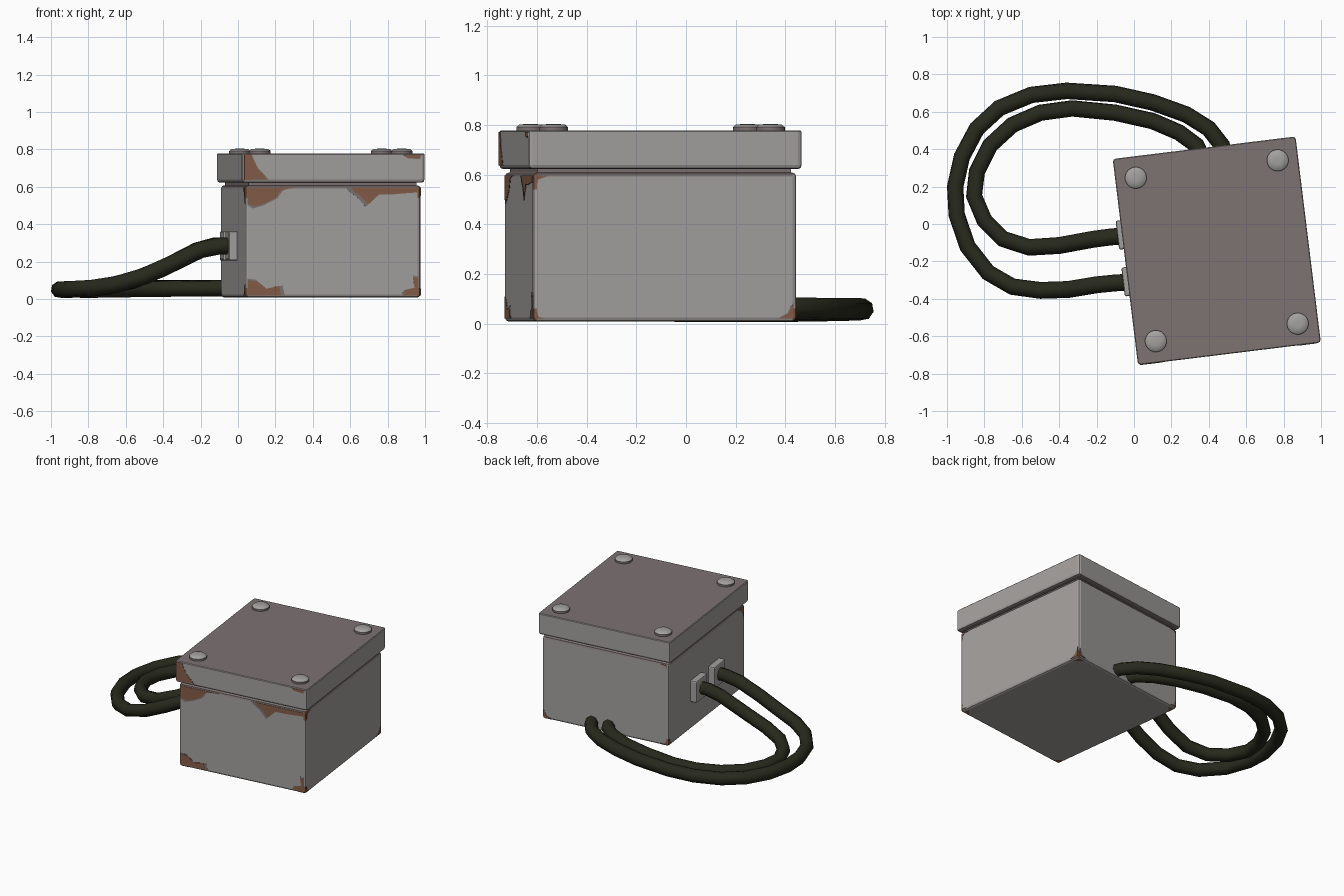
import bpy, bmesh, math
from mathutils import Matrix, Vector

if "Cube" in bpy.data.objects:
    bpy.data.objects.remove(bpy.data.objects["Cube"])

def mat(name, c):
    m = bpy.data.materials.new(name)
    m.diffuse_color = (*c, 1)
    m.use_nodes = True
    m.node_tree.nodes["Principled BSDF"].inputs["Base Color"].default_value = m.diffuse_color
    return m

GREY = mat("worn_grey_paint", (0.37, 0.355, 0.345))
TAUPE = mat("taupe_primer", (0.205, 0.17, 0.168))
RUST = mat("rust_brown", (0.23, 0.108, 0.066))
CABLE = mat("dark_olive_rubber", (0.021, 0.022, 0.012))

# The box is turned 7 degrees about its own centre
PLACE = Matrix.Translation((0.4425, -0.143, 0)) @ Matrix.Rotation(math.radians(7), 4, 'Z')
BODY = (0.4725, 0.535)      # half width, half depth
LID = (0.4925, 0.555)

def finish(bm, name, mats, place=True):
    if place:
        bm.transform(PLACE)
    me = bpy.data.meshes.new(name)
    bm.to_mesh(me)
    bm.free()
    for m in mats:
        me.materials.append(m)
    ob = bpy.data.objects.new(name, me)
    bpy.context.collection.objects.link(ob)
    return ob

def box(lo, hi, bevel=0.0, top_bevel=True):
    bm = bmesh.new()
    size = Vector(hi) - Vector(lo)
    mid = (Vector(hi) + Vector(lo)) / 2
    bmesh.ops.create_cube(bm, size=1, matrix=Matrix.Translation(mid) @ Matrix.Diagonal((*size, 1)))
    if bevel:
        edges = [e for e in bm.edges if top_bevel or min(v.co.z for v in e.verts) < mid.z]
        bmesh.ops.bevel(bm, geom=edges, offset=bevel, segments=2, profile=0.5, affect='EDGES')
    return bm

# Body, with rusted corner edges
bx, by = BODY
bm = box((-bx, -by, 0.008), (bx, by, 0.608), 0.016)
for z in (0.06, 0.54):
    bmesh.ops.bisect_plane(bm, geom=bm.verts[:] + bm.edges[:] + bm.faces[:],
                           plane_co=(0, 0, z), plane_no=(0, 0, 1))
for f in bm.faces:
    c = f.calc_center_median()
    if abs(c.x) > bx - 0.017 and abs(c.y) > by - 0.017:
        if c.z < 0.06 or (c.z > 0.54 and c.y < 0):
            f.material_index = 2
        elif c.z > 0.6:
            f.material_index = 1
    elif c.z > 0.595:
        f.material_index = 1
finish(bm, "box_body", [GREY, TAUPE, RUST])

# Recessed neck between body and lid
finish(box((-bx + .02, -by + .02, 0.59), (bx - .02, by - .02, 0.64)), "neck", [TAUPE])

# Lid with a primer-coloured top
lx, ly = LID
bm = box((-lx, -ly, 0.622), (lx, ly, 0.777), 0.016, False)
bmesh.ops.bevel(bm, geom=[e for e in bm.edges if min(v.co.z for v in e.verts) > 0.77],
                offset=0.004, segments=1, affect='EDGES')
for f in bm.faces:
    f.normal_update()
    if f.normal.z > 0.9 or f.calc_center_median().z < 0.63:
        f.material_index = 1
finish(bm, "lid", [GREY, TAUPE])

# Four domed bolts
PROFILE = [(0.058, 0.77), (0.058, 0.791), (0.047, 0.801), (0.02, 0.804)]
for i, (sx, sy) in enumerate([(-1, -1), (1, -1), (1, 1), (-1, 1)]):
    bm = bmesh.new()
    n = 20
    rings = [[bm.verts.new((sx * 0.382 + r * math.cos(2 * math.pi * k / n),
                            sy * 0.44 + r * math.sin(2 * math.pi * k / n), z)) for k in range(n)]
             for r, z in PROFILE]
    for j, (a, b) in enumerate(zip(rings, rings[1:])):
        for k in range(n):
            f = bm.faces.new((a[k], a[(k + 1) % n], b[(k + 1) % n], b[k]))
            f.material_index = 1 if j == 0 else 0
            f.smooth = True
    bm.faces.new(rings[-1]).smooth = True
    ob = finish(bm, f"bolt_{i + 1}", [GREY, TAUPE])
    ob.data.set_sharp_from_angle(angle=math.radians(40))

# Cable sockets on the left side
for i, y in enumerate((0.147, -0.105)):
    bm = box((-bx - 0.045, y - 0.078, 0.205), (-bx + 0.02, y + 0.078, 0.362), 0.01)
    finish(bm, f"cable_socket_{i + 1}", [GREY])

# Chipped paint: thin plates on the sides (0 front, 1 right, 2 back, 3 left)
def plate(name, side, dist, pts, thick, m):
    bm = bmesh.new()
    rot = Matrix.Rotation(side * math.pi / 2, 4, 'Z')
    outer = [bm.verts.new(rot @ Vector((u, -dist - thick, z))) for u, z in pts]
    inner = [bm.verts.new(rot @ Vector((u, -dist + 0.002, z))) for u, z in pts]
    bm.faces.new(outer)
    n = len(pts)
    for k in range(n):
        bm.faces.new((outer[k], inner[k], inner[(k + 1) % n], outer[(k + 1) % n]))
    bmesh.ops.recalc_face_normals(bm, faces=bm.faces[:])
    finish(bm, name, [m])

def chip(name, side, half, pts, zlo, zhi, rust=True):
    dist, lim = (half[1], half[0]) if side % 2 == 0 else half
    if side % 2:
        dist, lim = half[0], half[1]
    lim -= 0.012
    cu = sum(p[0] for p in pts) / len(pts)
    cz = sum(p[1] for p in pts) / len(pts)
    clip = lambda u, z: (max(-lim, min(lim, u)), max(zlo, min(zhi, z)))
    wide = [clip(cu + (u - cu) * 1.2, cz + (z - cz) * 1.22) for u, z in pts]
    plate(name + "_primer", side, dist, wide, 0.001, TAUPE)
    if rust:
        plate(name + "_rust", side, dist, [clip(*p) for p in pts], 0.002, RUST)

B, L = (0.02, 0.596), (0.636, 0.772)
chip("chip_front_top_left", 0, BODY, [(-.47, .6), (-.21, .6), (-.28, .58), (-.31, .54),
     (-.37, .51), (-.42, .495), (-.47, .51)], *B)
chip("chip_front_top_right", 0, BODY, [(.1, .6), (.47, .6), (.47, .57), (.31, .56), (.25, .56),
     (.19, .505), (.15, .55), (.11, .575)], *B)
chip("chip_front_low_left", 0, BODY, [(-.47, .015), (-.28, .015), (-.29, .07), (-.36, .055),
     (-.41, .095), (-.47, .1)], *B)
chip("chip_front_low_right", 0, BODY, [(.38, .015), (.47, .015), (.47, .11), (.43, .115),
     (.44, .06), (.39, .05)], *B)
chip("chip_lid_left", 0, LID, [(-.49, .636), (-.36, .64), (-.38, .67), (-.41, .7), (-.44, .772),
     (-.49, .772)], *L)
chip("chip_lid_right", 0, LID, [(.38, .775), (.47, .775), (.46, .75), (.4, .755)], *L)

# Small corner chips on the remaining sides
for side, s, h in [(1, 1, .06), (1, -1, .035), (2, 1, .04), (2, -1, .05), (3, 1, .05), (3, -1, .04)]:
    e = s * (by if side % 2 else bx)
    chip(f"chip_low_{side}_{'a' if s > 0 else 'b'}", side, BODY,
         [(e, .01), (e - s * (h + .01), .01), (e - s * h * .6, .01 + h * .5), (e, .02 + h)], *B)
for side, s, h in [(3, 1, .07), (2, 1, .03), (1, -1, .04)]:
    e = s * (by if side % 2 else bx)
    chip(f"chip_high_{side}", side, BODY,
         [(e, .6), (e - s * (h + .02), .6), (e - s * h * .5, .6 - h * .5), (e, .59 - h)], *B)

# Rust on the underside corners
for i, (sx, sy) in enumerate([(-1, -1), (1, -1), (1, 1), (-1, 1)]):
    bm = bmesh.new()
    x, y = sx * (bx - .014), sy * (by - .014)
    bm.faces.new([bm.verts.new(p) for p in
                  [(x, y, .0065), (x - sx * .05, y, .0065), (x, y - sy * .05, .0065)]])
    bm.normal_update()
    if bm.faces[:][0].normal.z > 0:
        bmesh.ops.reverse_faces(bm, faces=bm.faces[:])
    finish(bm, f"underside_chip_{i + 1}", [RUST])

# Two cables looping from the sockets round to the back
OUTER = [(0.0, -.31, .285), (-.1, -.315, .283), (-.2, -.325, .263), (-.35, -.35, .19), (-.5, -.355, .122),
         (-.65, -.335, .078), (-.78, -.26, .058), (-.89, -.12, .052), (-.948, .05, .05),
         (-.956, .2, .05), (-.92, .36, .05), (-.84, .51, .052), (-.72, .62, .054), (-.55, .69, .056),
         (-.36, .712, .057), (-.1, .695, .058), (.1, .65, .058), (.28, .585, .058),
         (.4, .51, .06), (.47, .42, .062), (.5, .32, .062)]
INNER = [(-.02, -.06, .285), (-.13, -.07, .283), (-.22, -.082, .258), (-.4, -.115, .165), (-.56, -.125, .1),
         (-.7, -.08, .068), (-.8, .02, .055), (-.855, .15, .05), (-.84, .28, .05), (-.77, .42, .05),
         (-.65, .53, .052), (-.5, .595, .054), (-.33, .618, .056), (-.1, .595, .058),
         (.1, .55, .058), (.24, .49, .06), (.335, .42, .062), (.38, .32, .062)]
for name, pts in (("outer_cable", OUTER), ("inner_cable", INNER)):
    cu = bpy.data.curves.new(name + "_path", 'CURVE')
    cu.dimensions = '3D'
    cu.bevel_depth = 0.045
    cu.bevel_resolution = 2
    cu.use_fill_caps = True
    sp = cu.splines.new('POLY')
    sp.points.add(len(pts) - 1)
    for p, co in zip(sp.points, pts):
        p.co = (*co, 1)
    tmp = bpy.data.objects.new(name + "_path", cu)
    bpy.context.collection.objects.link(tmp)
    bpy.context.view_layer.update()
    me = bpy.data.meshes.new_from_object(tmp.evaluated_get(bpy.context.evaluated_depsgraph_get()))
    bpy.data.objects.remove(tmp)
    me.materials.clear()
    me.materials.append(CABLE)
    for p in me.polygons:
        p.use_smooth = True
        p.material_index = 0
    bpy.context.collection.objects.link(bpy.data.objects.new(name, me))
